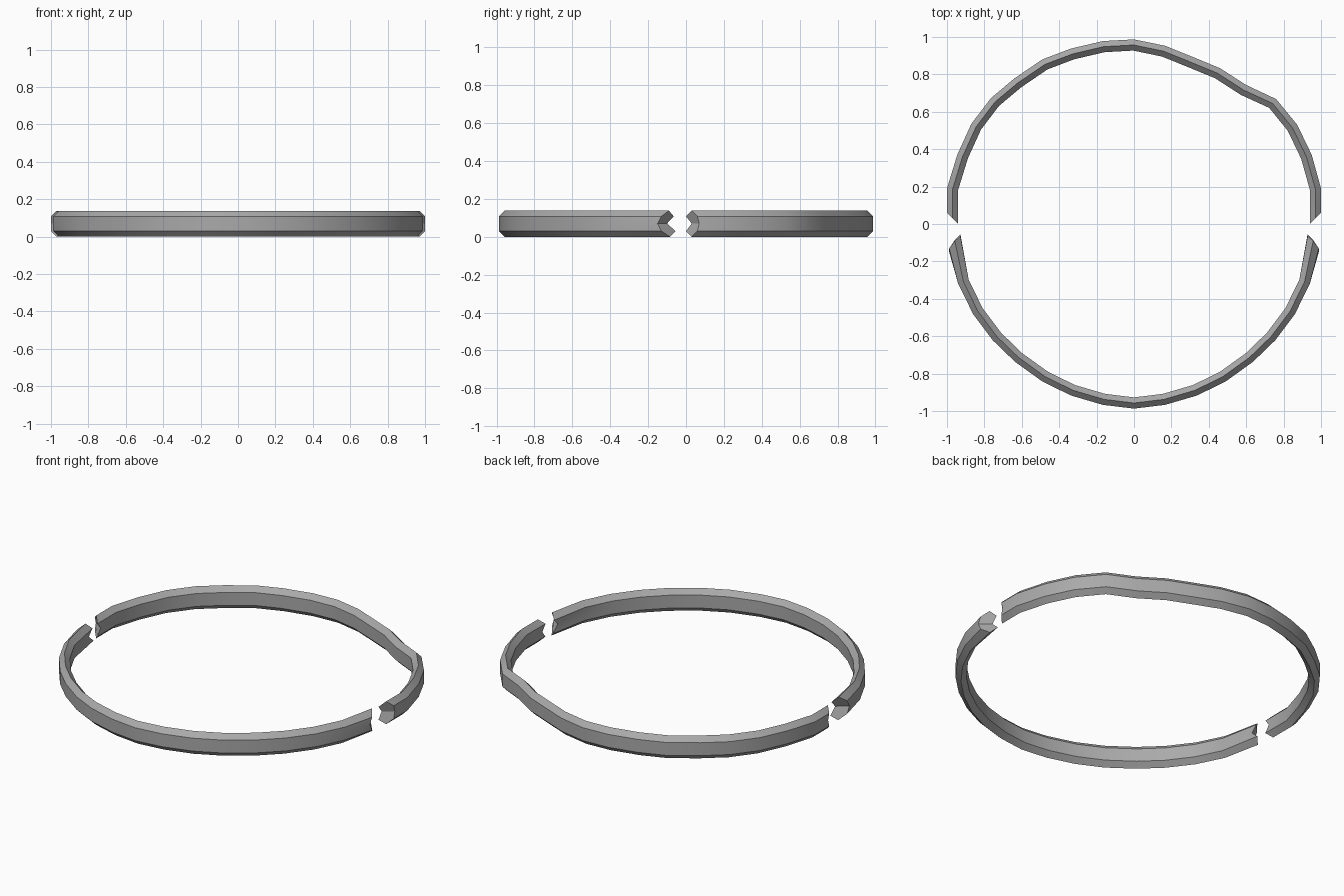
import bpy, bmesh, math
from mathutils import Vector

cube = bpy.data.objects.get("Cube")
if cube:
    bpy.data.objects.remove(cube)

metal = bpy.data.materials.new("grey metal")
metal.use_nodes = True
colour = (0.4, 0.4, 0.4, 1)
metal.diffuse_color = colour
metal.node_tree.nodes["Principled BSDF"].inputs["Base Color"].default_value = colour

# Cross-section: (inward offset, height), ridged at top and bottom
SECTION = [(0, .03), (0, .07), (0, .108), (.03, .138),
           (.06, .108), (.06, .07), (.06, .03), (.03, 0)]


def half_ring(name, path, tip_y):
    """Sweep the section along the outline; tip_y gives the notched broken ends."""
    bm = bmesh.new()
    pts = [Vector(p) for p in path]
    last = len(pts) - 1
    rings = []
    for i, p in enumerate(pts):
        if i in (0, last):
            inward = Vector((-math.copysign(1, p.x), 0))
        else:
            t = (pts[i + 1] - pts[i - 1]).normalized()
            inward = Vector((-t.y, t.x))
            if inward.dot(p) > 0:
                inward.negate()
        ring = []
        for (d, z), y in zip(SECTION, tip_y):
            q = p + inward * d
            ring.append(bm.verts.new((q.x, y if i in (0, last) else q.y, z)))
        rings.append(ring)
    n = len(SECTION)
    for a, b in zip(rings, rings[1:]):
        for k in range(n):
            bm.faces.new((a[k], a[(k + 1) % n], b[(k + 1) % n], b[k]))
    # Broken ends: two facets meeting in a crease at mid height
    for r in (rings[0], rings[-1]):
        bm.faces.new(r[1:6])
        bm.faces.new(r[5:] + r[:2])
    bmesh.ops.recalc_face_normals(bm, faces=bm.faces)
    mesh = bpy.data.meshes.new(name)
    bm.to_mesh(mesh)
    bm.free()
    mesh.materials.append(metal)
    obj = bpy.data.objects.new(name, mesh)
    bpy.context.collection.objects.link(obj)
    bpy.ops.object.select_all(action="DESELECT")
    obj.select_set(True)
    bpy.context.view_layer.objects.active = obj
    bpy.ops.object.shade_smooth_by_angle(angle=math.radians(30))
    return obj


# Back half, bent in on its left side
back = [(-1, .06), (-1, .19), (-.945, .37), (-.87, .535), (-.765, .673),
        (-.64, .778), (-.49, .88), (-.337, .938), (-.166, .978), (0, .987),
        (.166, .953), (.31, .895), (.46, .833), (.6, .743), (.76, .668),
        (.873, .53), (.95, .37), (1, .19), (1, .06)]
half_ring("back_half_ring", back, [.06, .07, .06, .03, 0, .03, 0, .03])

# Front half, symmetrical
side = [(-.988, -.13), (-.94, -.32), (-.86, -.482), (-.755, -.622),
        (-.636, -.737), (-.49, -.842), (-.337, -.917), (-.166, -.967)]
front = side + [(0, -.987)] + [(-x, y) for x, y in reversed(side)]
half_ring("front_half_ring", front,
          [-.13, -.15, -.13, -.09, -.065, -.1, -.055, -.085])
